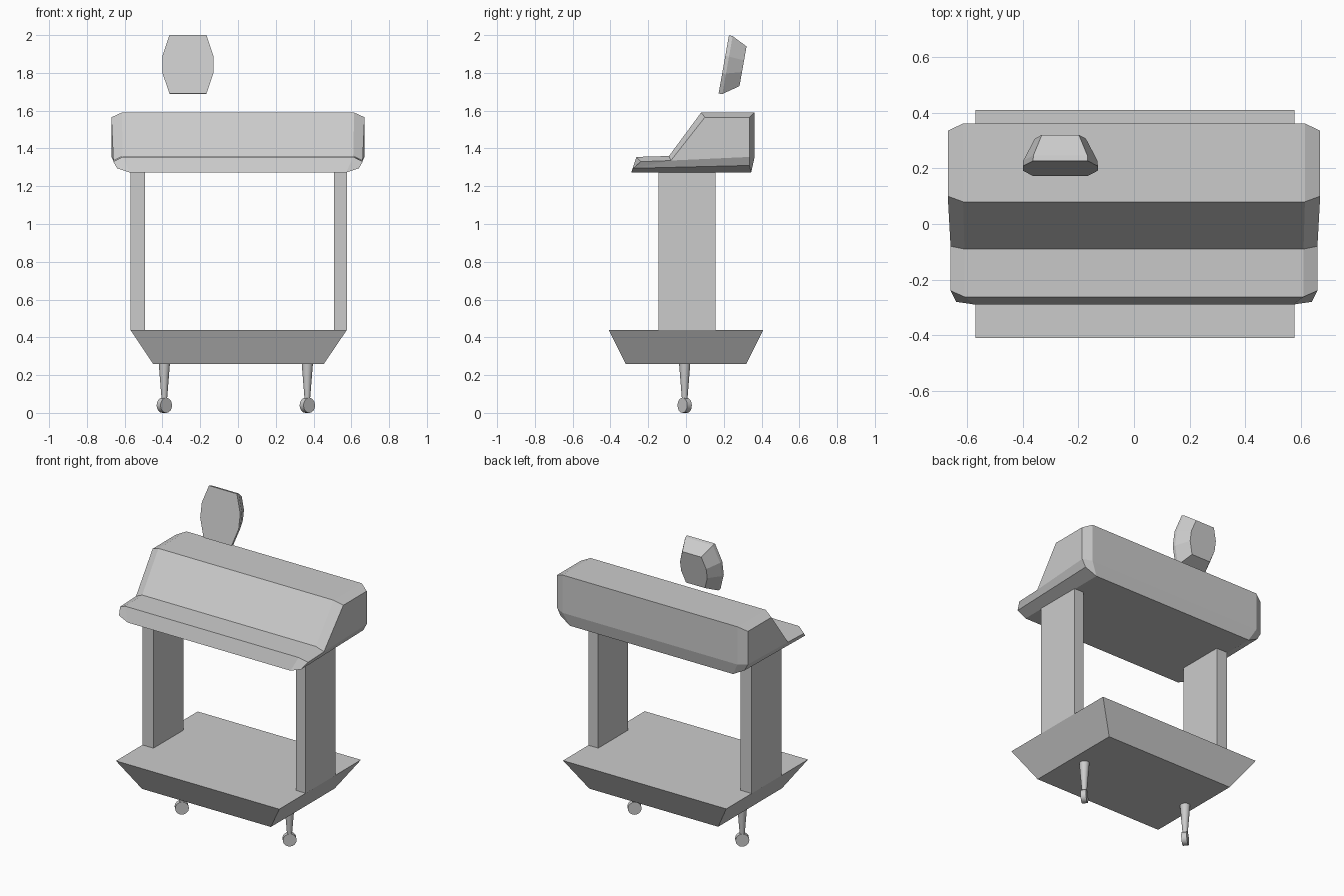
import bpy, bmesh, math
from mathutils import Vector, Matrix

if "Cube" in bpy.data.objects:
    bpy.data.objects.remove(bpy.data.objects["Cube"])


def make(name, verts, faces):
    me = bpy.data.meshes.new(name)
    me.from_pydata(verts, [], faces)
    bm = bmesh.new()
    bm.from_mesh(me)
    bmesh.ops.recalc_face_normals(bm, faces=bm.faces)
    bm.to_mesh(me)
    bm.free()
    ob = bpy.data.objects.new(name, me)
    bpy.context.collection.objects.link(ob)
    return ob


def loft(name, rings, caps=True):
    """Skin equal-length rings of points; optionally close both ends."""
    n = len(rings[0])
    verts = [p for r in rings for p in r]
    faces = [(k * n + i, k * n + (i + 1) % n, (k + 1) * n + (i + 1) % n, (k + 1) * n + i)
             for k in range(len(rings) - 1) for i in range(n)]
    if caps:
        faces += [tuple(range(n)), tuple(range(len(verts) - n, len(verts)))]
    return make(name, verts, faces)


def rect(x0, x1, y0, y1, z):
    return [(x0, y0, z), (x1, y0, z), (x1, y1, z), (x0, y1, z)]


# Base tray and the two uprights
loft("base_tray", [rect(-0.45, 0.455, -0.32, 0.32, 0.26),
                   rect(-0.57, 0.577, -0.41, 0.41, 0.44)])
for side, x0, x1 in (("left", -0.57, -0.492), ("right", 0.508, 0.577)):
    loft(side + "_upright", [rect(x0, x1, -0.145, 0.155, z) for z in (0.44, 1.272)])

# Console: wide profile with chamfered ends
edge = [(0.572, -0.29, 1.272), (0.61, -0.262, 1.355), (0.61, -0.09, 1.36), (0.615, 0.08, 1.59),
        (0.615, 0.362, 1.59), (0.615, 0.362, 1.35), (0.572, 0.345, 1.272)]
cap = [(0.64, -0.28, 1.295), (0.66, -0.24, 1.33), (0.66, -0.08, 1.336), (0.67, 0.10, 1.565),
       (0.67, 0.335, 1.565), (0.67, 0.335, 1.355), (0.645, 0.335, 1.31)]
flip = lambda ring: [(-x, y, z) for x, y, z in ring]
console = loft("console", [flip(cap), flip(edge), edge, cap], caps=False)
bm = bmesh.new()
bm.from_mesh(console.data)
bm.verts.ensure_lookup_table()
for start in (0, 21):
    for ids in ((2, 3, 4, 5), (0, 1, 2), (0, 2, 5, 6)):
        bm.faces.new([bm.verts[start + i] for i in ids])
bmesh.ops.recalc_face_normals(bm, faces=bm.faces)
bm.to_mesh(console.data)
bm.free()

# Tilted floating screen: eight-sided front, thin rim, tapered back
outline = [(-0.098, -0.157), (0.098, -0.157), (0.135, -0.046), (0.135, 0.046),
           (0.098, 0.157), (-0.098, 0.157), (-0.135, 0.046), (-0.135, -0.046)]
up, back = Vector((0, 0.175, 0.985)), Vector((0, 0.985, -0.175))
centre = Vector((-0.265, 0.2, 1.845))
loft("screen", [[tuple(centre + Vector((u * s, 0, 0)) + up * (v * s + t) + back * d)
                 for u, v in outline]
                for s, t, d in ((1, 0, 0), (0.99, 0, 0.02), (0.68, 0.008, 0.102))])

# Tapered legs with small angled wheels
for side, x in (("left", -0.39), ("right", 0.367)):
    bpy.ops.mesh.primitive_cone_add(vertices=16, radius1=0.014, radius2=0.03, depth=0.2,
                                    location=(x, -0.007, 0.165))
    leg = bpy.context.object
    leg.name = side + "_leg"
    bpy.ops.object.shade_smooth_by_angle()
    bpy.ops.mesh.primitive_cylinder_add(vertices=16, radius=0.04, depth=0.032,
                                        location=(x, -0.007, 0.04),
                                        rotation=(math.pi / 2, 0, math.radians(40)))
    bpy.context.object.name = side + "_wheel"
    bpy.ops.object.shade_smooth_by_angle()
